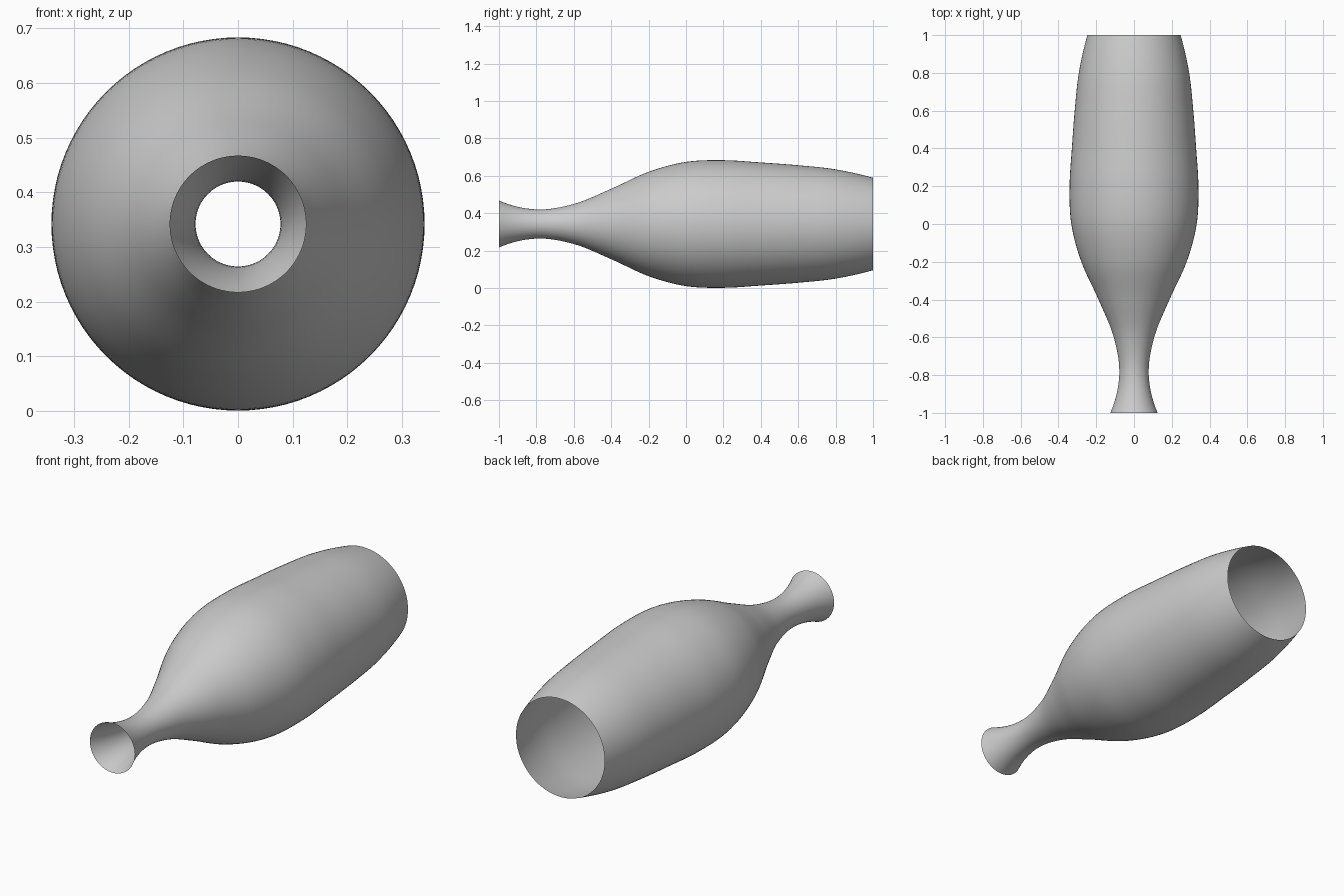
import bpy, bmesh, math

if "Cube" in bpy.data.objects:
    bpy.data.objects.remove(bpy.data.objects["Cube"])

# Radius of the vase at even steps along y, from the neck opening to the wide opening
RADII = [0.125, 0.078, 0.107, 0.188, 0.279, 0.332, 0.341, 0.329, 0.314, 0.292, 0.247]
STEP, SUB, SIDES, AXIS_Z = 0.2, 8, 96, 0.342


def smooth_profile(values):
    """Catmull-Rom curve through the radii, with extrapolated ends."""
    first = 3 * values[0] - 3 * values[1] + values[2]
    last = 3 * values[-1] - 3 * values[-2] + values[-3]
    v = [first] + values + [last]
    points = []
    for i in range(1, len(v) - 2):
        a, b, c, d = v[i - 1:i + 3]
        for k in range(SUB):
            t = k / SUB
            r = b + 0.5 * t * (c - a + t * (2*a - 5*b + 4*c - d + t * (3*(b - c) + d - a)))
            points.append((-1 + STEP * (i - 1 + t), r))
    points.append((1, values[-1]))
    return points


# Open thin shell, lathed around the y axis
bm = bmesh.new()
rings = []
for y, r in smooth_profile(RADII):
    angles = [2 * math.pi * k / SIDES for k in range(SIDES)]
    rings.append([bm.verts.new((r * math.cos(a), y, AXIS_Z + r * math.sin(a))) for a in angles])
for low, high in zip(rings, rings[1:]):
    for k in range(SIDES):
        n = (k + 1) % SIDES
        bm.faces.new((low[k], high[k], high[n], low[n])).smooth = True
mesh = bpy.data.meshes.new("vase_shell")
bm.normal_update()
bm.to_mesh(mesh)
bm.free()
vase = bpy.data.objects.new("vase_shell", mesh)
bpy.context.collection.objects.link(vase)
